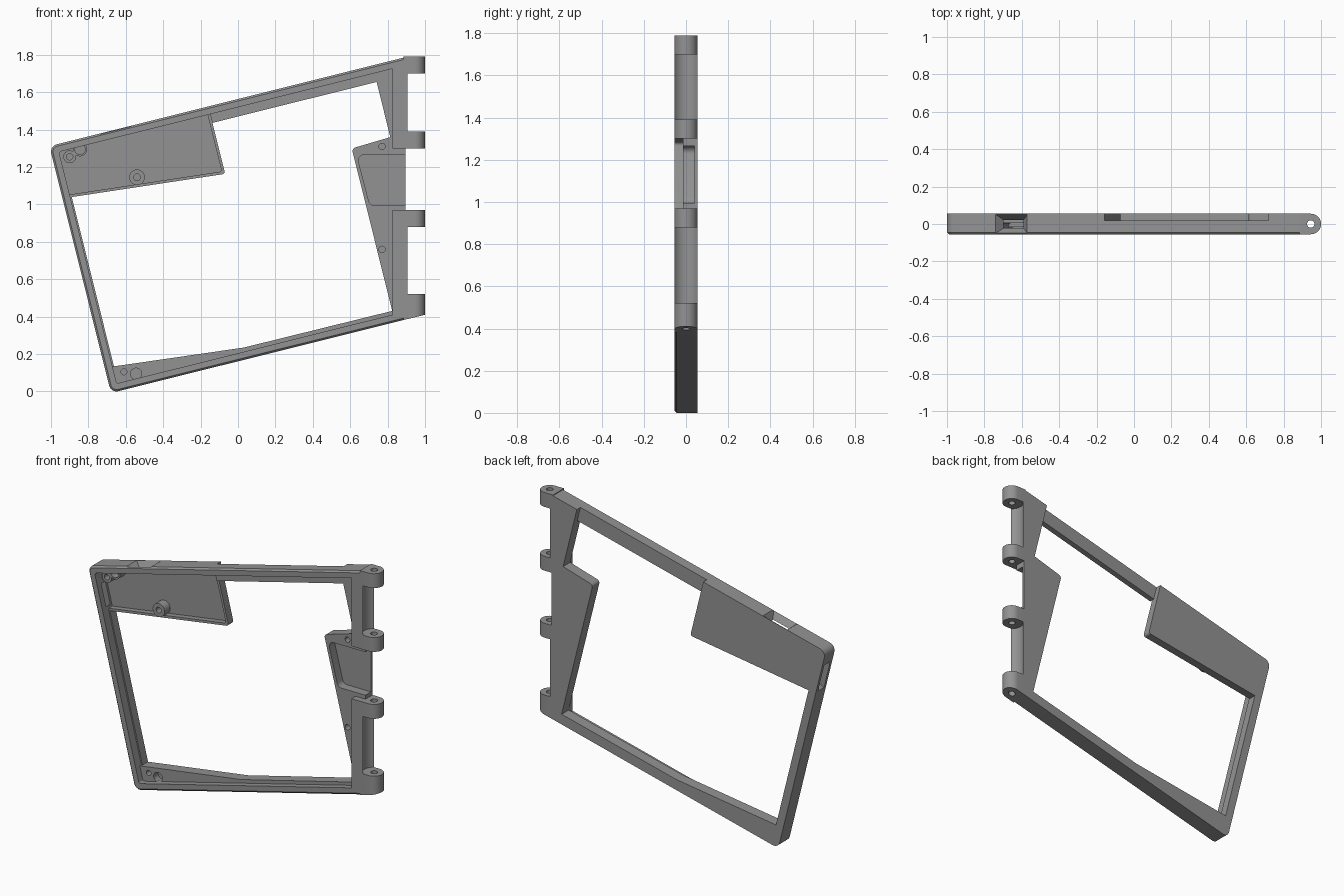
import bpy, bmesh, math
from mathutils import Vector

if "Cube" in bpy.data.objects:
    bpy.data.objects.remove(bpy.data.objects["Cube"])

TILT = math.radians(14)
CO, SI = math.cos(TILT), math.sin(TILT)
CORNER = (-0.679, -0.008)      # sharp lower left corner of the tilted frame
LEN = 1.36                     # height of the tilted frame
WALL = 0.042                   # rim wall width
HALF = 0.055                   # half depth
LEDGE = -0.015                 # front of the inner ledges
RIGHT = 0.825                  # inner side of the hinge spine
PIN = 0.945                    # hinge axis

grey = bpy.data.materials.new("plain grey")
grey.diffuse_color = (0.29, 0.29, 0.29, 1)
grey.use_nodes = True
grey.node_tree.nodes["Principled BSDF"].inputs["Base Color"].default_value = grey.diffuse_color


def L(a, b, r=0):
    """Tilted frame coordinates to x, z (and corner radius)."""
    return (CORNER[0] + a * CO - b * SI, CORNER[1] + a * SI + b * CO, r)


def fillet(pts, steps=6):
    """Round every corner that carries a radius."""
    out = []
    for i, p in enumerate(pts):
        r = p[2] if len(p) > 2 else 0
        c = Vector(p[:2])
        if not r:
            out.append(c)
            continue
        d0 = (Vector(pts[i - 1][:2]) - c).normalized()
        d1 = (Vector(pts[(i + 1) % len(pts)][:2]) - c).normalized()
        half = d0.angle(d1) / 2
        mid = c + (d0 + d1).normalized() * (r / math.sin(half))
        s = c + d0 * (r / math.tan(half)) - mid
        e = c + d1 * (r / math.tan(half)) - mid
        for k in range(steps + 1):
            t = k / steps
            out.append(mid + (s * (1 - t) + e * t).normalized() * r)
    return out


def loft(name, ring0, ring1):
    """Closed solid between two matching rings."""
    bm = bmesh.new()
    a = [bm.verts.new(p) for p in ring0]
    b = [bm.verts.new(p) for p in ring1]
    n = len(a)
    bm.faces.new(a)
    bm.faces.new(b[::-1])
    for i in range(n):
        j = (i + 1) % n
        bm.faces.new((a[j], a[i], b[i], b[j]))
    bmesh.ops.recalc_face_normals(bm, faces=bm.faces)
    me = bpy.data.meshes.new(name)
    bm.to_mesh(me)
    bm.free()
    me.materials.append(grey)
    ob = bpy.data.objects.new(name, me)
    bpy.context.collection.objects.link(ob)
    return ob


def prism(name, pts, y0, y1):
    f = fillet(pts)
    return loft(name, [(p.x, y0, p.y) for p in f], [(p.x, y1, p.y) for p in f])


def disc(name, x, z, r, y0, y1, n=24):
    ring = [(x + r * math.cos(2 * math.pi * i / n), z + r * math.sin(2 * math.pi * i / n)) for i in range(n)]
    return prism(name, ring, y0, y1)


def rod(name, r, z0, z1, n=48):
    ring = [(PIN + r * math.cos(2 * math.pi * i / n), r * math.sin(2 * math.pi * i / n)) for i in range(n)]
    return loft(name, [(x, y, z0) for x, y in ring], [(x, y, z1) for x, y in ring])


def cut(ob, *cutters, op='DIFFERENCE'):
    """Apply booleans, then drop the helpers."""
    for c in cutters:
        m = ob.modifiers.new("cut", 'BOOLEAN')
        m.operation, m.solver, m.object = op, 'EXACT', c
    dg = bpy.context.evaluated_depsgraph_get()
    me = bpy.data.meshes.new_from_object(ob.evaluated_get(dg))
    ob.modifiers.clear()
    ob.data = me
    for c in cutters:
        bpy.data.objects.remove(c)


def port(a0, a1, b0, b1, c0, c1, d0, d1, y, yi):
    """Tapered opening: outer rectangle (a, b) to inner rectangle (c, d)."""
    rings = []
    for p, q, (s, t) in (((a0, b0), (a1, b1), y), ((c0, d0), (c1, d1), yi)):
        P, Q = L(*p), L(*q)
        rings.append([(P[0], s, P[1]), (Q[0], s, Q[1]), (Q[0], t, Q[1]), (P[0], t, P[1])])
    return loft("port_cutter", *rings)


# Outer rim with hinge spine; front outer edge is chamfered
low = CORNER[1] + (0.905 - CORNER[0]) * SI / CO
rim = prism("rim", [L(0, 0, 0.04), (0.905, low), (0.905, 1.79), L(0, LEN, 0.04)], -HALF, HALF)
bm = bmesh.new()
bm.from_mesh(rim.data)
front = [e for e in bm.edges if all(v.co.y < -0.05 for v in e.verts)
         and not all(v.co.x > 0.9 for v in e.verts)]
bmesh.ops.bevel(bm, geom=front, offset=0.01, segments=1, affect='EDGES')
bm.to_mesh(rim.data)
bm.free()

top = LEN - WALL
z_low = CORNER[1] + WALL / CO + (RIGHT - CORNER[0]) * SI / CO
z_top = CORNER[1] + (RIGHT - CORNER[0]) * SI / CO + top / CO
cut(rim,
    prism("opening_cutter", [L(WALL, WALL, 0.01), (RIGHT, z_low), (RIGHT, z_top), L(WALL, top, 0.015)], -1, 1),
    prism("spine_gap_cutter", [(0.8, 0.97), (1.1, 0.97), (1.1, 1.3), (0.8, 1.3)], -1, 1),
    prism("back_step_cutter", [L(0.876, 1.2), L(1.78, 1.2), L(1.78, 1.5), L(0.876, 1.5)], 0.02, 1),
    rod("lower_groove_cutter", 0.068, 0.52, 0.88),
    rod("upper_groove_cutter", 0.068, 1.39, 1.70),
    port(0.276, 0.451, 1.361, 1.361, 0.31, 0.42, 1.317, 1.317, (-0.05, 0.052), (-0.022, 0.022)),
    port(-0.001, -0.001, 1.08, 1.26, 0.043, 0.043, 1.10, 1.24, (-0.025, 0.035), (-0.015, 0.025)))

# Hinge barrels
for i, (z0, z1) in enumerate(((None, 0.52), (0.88, 0.97), (1.30, 1.39), (1.70, 1.79))):
    arc = [(PIN + HALF * math.cos(t), HALF * math.sin(t))
           for t in (math.pi * (k / 20 - 0.5) for k in range(21))]
    ring = [(0.885, -HALF)] + arc + [(0.885, HALF)]
    slope = lambda x: CORNER[1] + (x - CORNER[0]) * SI / CO
    barrel = loft(f"hinge_barrel_{i + 1}",
                  [(x, y, slope(x) if z0 is None else z0) for x, y in ring],
                  [(x, y, z1) for x, y in ring])
    cut(barrel, rod("pin_cutter", 0.02, 0, 2, 24))

# Hinge plate with open pocket and screw holes
plate = prism("hinge_plate", [
    (RIGHT, 0.43), L(1.565, 0.957, 0.02), L(1.78, 0.966), L(1.78, top), (RIGHT, z_top),
    (RIGHT, 1.30), (0.895, 1.30), (0.895, 0.97), (RIGHT, 0.97)], LEDGE, HALF)
cut(plate,
    prism("pocket_cutter", [(0.705, 0.995, 0.03), (1.0, 0.995), (1.0, 1.265), (0.635, 1.265, 0.03)], -1, 0.04),
    disc("screw_cutter", 0.77, 1.31, 0.017, -1, 0.03),
    disc("screw_cutter", 0.77, 0.76, 0.017, -1, 0.03))

# Inner ledges
prism("top_ledge", [L(0.875, 1.27), L(1.78, 1.27), L(1.78, top), L(0.875, top)], LEDGE, 0.02)
prism("left_lip", [L(WALL, 0.12), L(0.05, 0.12), L(0.05, 1.07), L(WALL, 1.07)], 0.0, HALF)
wedge = prism("bottom_ledge", [
    L(WALL, WALL), L(1.561, WALL), L(1.565, 0.062), L(0.747, 0.064), L(0.053, 0.134), L(WALL, 0.134)],
    LEDGE, HALF)
cut(wedge,
    disc("screw_cutter", -0.61, 0.105, 0.016, -1, 0.03),
    disc("post_cutter", -0.545, 0.095, 0.03, -1, 0.03))

# Corner panel: tray with a low wall along its two free edges
panel = prism("corner_panel", [
    L(WALL, top), L(WALL, 1.068), L(0.876, 0.989, 0.015), L(0.876, top)], 0.005, HALF)
cut(panel, prism("tray_cutter", [
    L(0, 1.5), L(0, 1.087), L(0.861, 1.006, 0.01), L(0.861, 1.5)], -1, 0.04))

# Screw bosses on the panel
for name, x, z, r, hole in (("edge_boss", -0.54, 1.145, 0.042, 0.018),
                            ("corner_boss", -0.90, 1.255, 0.034, 0.017),
                            ("corner_post", -0.845, 1.295, 0.038, 0.028)):
    boss = disc(name, x, z, r, LEDGE, 0.041)
    cut(boss, disc("hole_cutter", x, z, hole, -1, 0.03))

# Smooth the rounded areas, keep edges crisp
bpy.ops.object.select_all(action='DESELECT')
for ob in bpy.context.scene.objects:
    ob.select_set(True)
    bpy.context.view_layer.objects.active = ob
bpy.ops.object.shade_smooth_by_angle(angle=math.radians(30))
